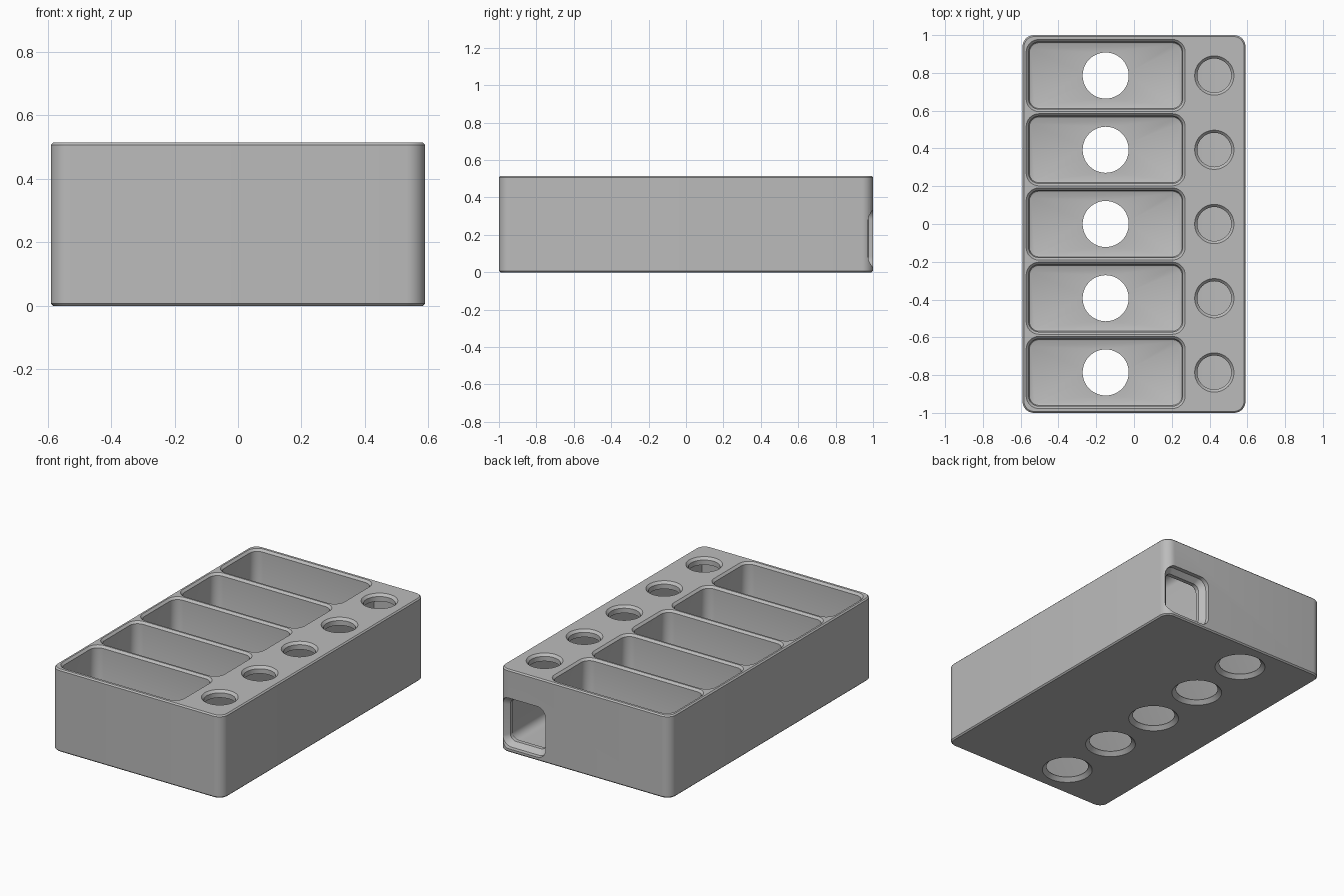
import bpy, bmesh, math
from mathutils import Matrix

if "Cube" in bpy.data.objects:
    bpy.data.objects.remove(bpy.data.objects["Cube"])

grey = bpy.data.materials.new("plain grey")
grey.use_nodes = True
grey.diffuse_color = (0.5, 0.5, 0.5, 1)
grey.node_tree.nodes["Principled BSDF"].inputs["Base Color"].default_value = (0.5, 0.5, 0.5, 1)


def rounded_rect(cx, cy, hx, hy, r, segments):
    """Outline points of a rounded rectangle; r = hx = hy gives a circle."""
    points = []
    for quarter, (sx, sy) in enumerate([(1, 1), (-1, 1), (-1, -1), (1, -1)]):
        for i in range(segments + 1):
            a = math.pi / 2 * (quarter + i / segments)
            points.append((cx + sx * (hx - r) + r * math.cos(a),
                           cy + sy * (hy - r) + r * math.sin(a)))
    return points


def loft(name, layers, matrix=Matrix(), segments=8):
    """Closed solid through layers of (cx, cy, hx, hy, radius, height)."""
    bm = bmesh.new()
    rings = [[bm.verts.new((x, y, layer[5])) for x, y in rounded_rect(*layer[:5], segments)]
             for layer in layers]
    for low, high in zip(rings, rings[1:]):
        for i in range(len(low)):
            j = (i + 1) % len(low)
            bm.faces.new((low[i], low[j], high[j], high[i]))
    bm.faces.new(rings[0][::-1])
    bm.faces.new(rings[-1])
    bmesh.ops.remove_doubles(bm, verts=bm.verts, dist=1e-5)
    bmesh.ops.recalc_face_normals(bm, faces=bm.faces)
    bm.transform(matrix)
    mesh = bpy.data.meshes.new(name)
    bm.to_mesh(mesh)
    bm.free()
    obj = bpy.data.objects.new(name, mesh)
    bpy.context.collection.objects.link(obj)
    mesh.materials.append(grey)
    return obj


def disc(x, y, r, z):
    return (x, y, r, r, r, z)


# Outer block with rounded corners and a fine chamfer top and bottom
W, L, H, C = 0.59, 1.0, 0.515, 0.008
body = loft("organizer_block", [
    (0, 0, W - C, L - C, 0.06 - C, 0), (0, 0, W, L, 0.06, C),
    (0, 0, W, L, 0.06, H - C), (0, 0, W - C, L - C, 0.06 - C, H)])


def carve(cutter):
    cutter.hide_render = True
    mod = body.modifiers.new("carve", 'BOOLEAN')
    mod.operation = 'DIFFERENCE'
    mod.solver = 'EXACT'
    mod.object = cutter
    bpy.context.view_layer.objects.active = body
    bpy.ops.object.modifier_apply(modifier=mod.name)
    bpy.data.objects.remove(cutter)


# Inner channel along the right-hand column, with a flared doorway at the back
door_z, tunnel_z, column_x = 0.18, 0.255, 0.425
carve(loft("channel_cutter", [
    (column_x, door_z, 0.16, 0.16, 0.06, -1.05),
    (column_x, door_z, 0.155, 0.157, 0.06, -0.975),
    (column_x, door_z, 0.125, 0.13, 0.04, -0.945),
    (column_x, door_z, 0.125, 0.13, 0.04, -0.92),
    (column_x, tunnel_z, 0.13, 0.215, 0.05, -0.92),
    (column_x, tunnel_z, 0.13, 0.215, 0.05, 0.95)],
    Matrix.Rotation(math.pi / 2, 4, 'X')))

# Five trays, each with a finger hole in its floor and a round well beside it
floor, pocket_x, hole_x = 0.025, -0.15, -0.15
for n in range(-2, 3):
    y = n * 0.393
    hx, hy = 0.408, 0.178
    carve(loft("tray_cutter", [
        (pocket_x, y, hx - 0.012, hy - 0.012, 0.043, floor),
        (pocket_x, y, hx - 0.004, hy - 0.004, 0.051, floor + 0.004),
        (pocket_x, y, hx, hy, 0.055, floor + 0.012),
        (pocket_x, y, hx, hy, 0.055, H - 0.013),
        (pocket_x, y, hx + 0.013, hy + 0.013, 0.068, H),
        (pocket_x, y, hx + 0.013, hy + 0.013, 0.068, H + 0.05)]))
    carve(loft("finger_hole_cutter", [
        disc(hole_x, y, 0.146, -0.05), disc(hole_x, y, 0.146, 0),
        disc(hole_x, y, 0.122, floor - 0.003), disc(hole_x, y, 0.122, 0.08)], segments=12))
    carve(loft("well_cutter", [
        disc(column_x, y, 0.09, 0.3), disc(column_x, y, 0.09, H - 0.015),
        disc(column_x, y, 0.104, H), disc(column_x, y, 0.104, H + 0.05)], segments=12))

# Smooth rounded walls, crisp edges
bpy.ops.object.select_all(action='DESELECT')
body.select_set(True)
bpy.context.view_layer.objects.active = body
bpy.ops.object.shade_smooth_by_angle(angle=math.radians(30))
